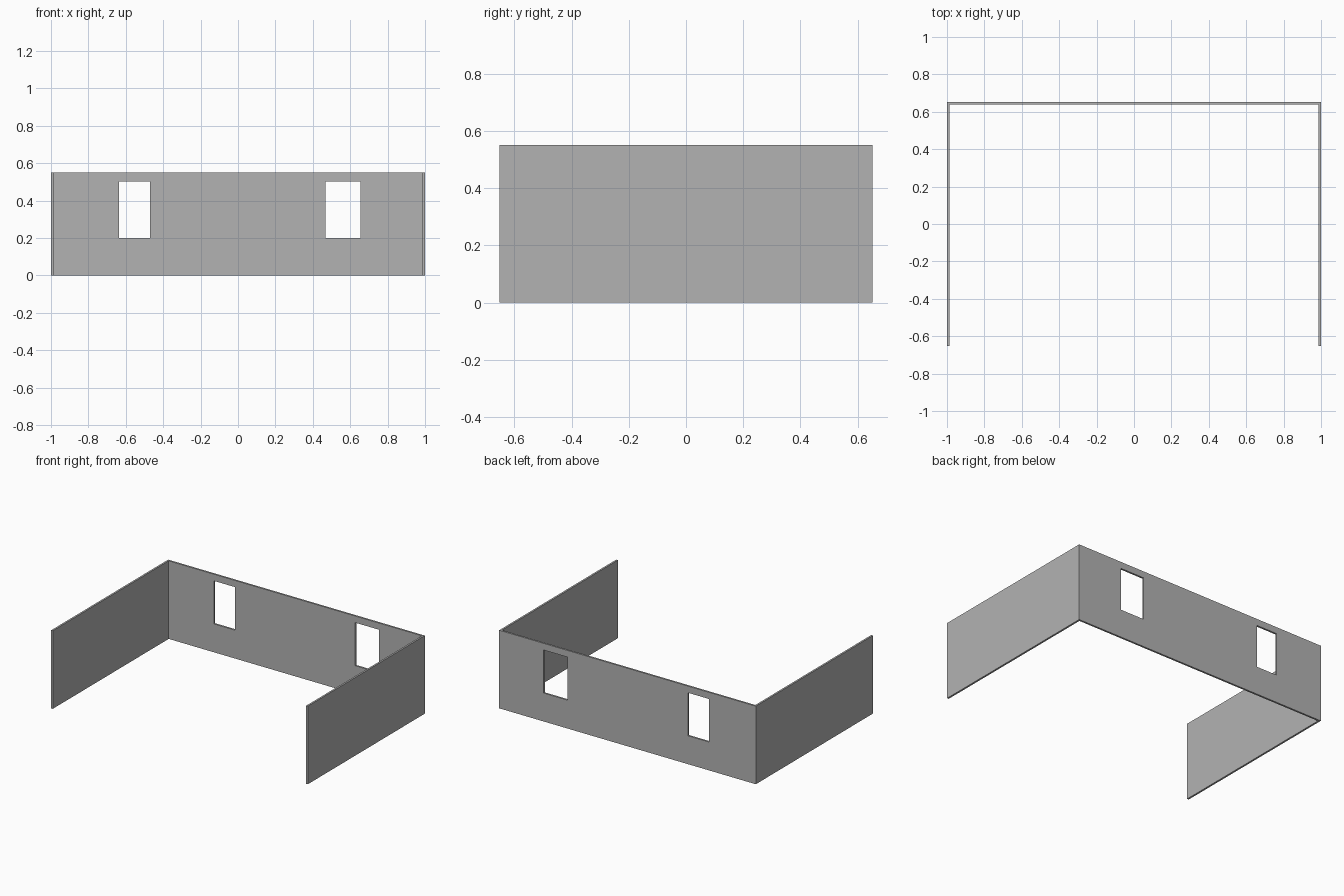
import bpy

if "Cube" in bpy.data.objects:
    bpy.data.objects.remove(bpy.data.objects["Cube"])

X, Y, H, T = 1.0, 0.651, 0.55, 0.013   # half width, half depth, height, wall thickness

grey = bpy.data.materials.new("wall grey")
grey.diffuse_color = (0.45, 0.45, 0.45, 1)
grey.use_nodes = True
grey.node_tree.nodes["Principled BSDF"].inputs["Base Color"].default_value = grey.diffuse_color


def box(name, x0, x1, y0, y1, z0, z1):
    bpy.ops.mesh.primitive_cube_add(
        size=1, location=((x0 + x1) / 2, (y0 + y1) / 2, (z0 + z1) / 2))
    ob = bpy.context.object
    ob.name = name
    ob.scale = (x1 - x0, y1 - y0, z1 - z0)
    bpy.ops.object.transform_apply(location=True, rotation=False, scale=True)
    ob.data.materials.append(grey)
    return ob


# Side walls, butting against the back wall
box("left_wall", -X, -X + T, -Y, Y - T, 0, H)
box("right_wall", X - T, X, -Y, Y - T, 0, H)

# Back wall with two window openings
back = box("back_wall", -X, X, Y - T, Y, 0, H)
for side, x0, x1 in (("left", -0.635, -0.47), ("right", 0.467, 0.654)):
    cutter = box(side + "_window_cutter", x0, x1, Y - 0.1, Y + 0.1, 0.20, 0.503)
    cutter.hide_render = True
    cutter.display_type = 'WIRE'
    cut = back.modifiers.new(side + "_window", 'BOOLEAN')
    cut.operation = 'DIFFERENCE'
    cut.solver = 'EXACT'
    cut.object = cutter
